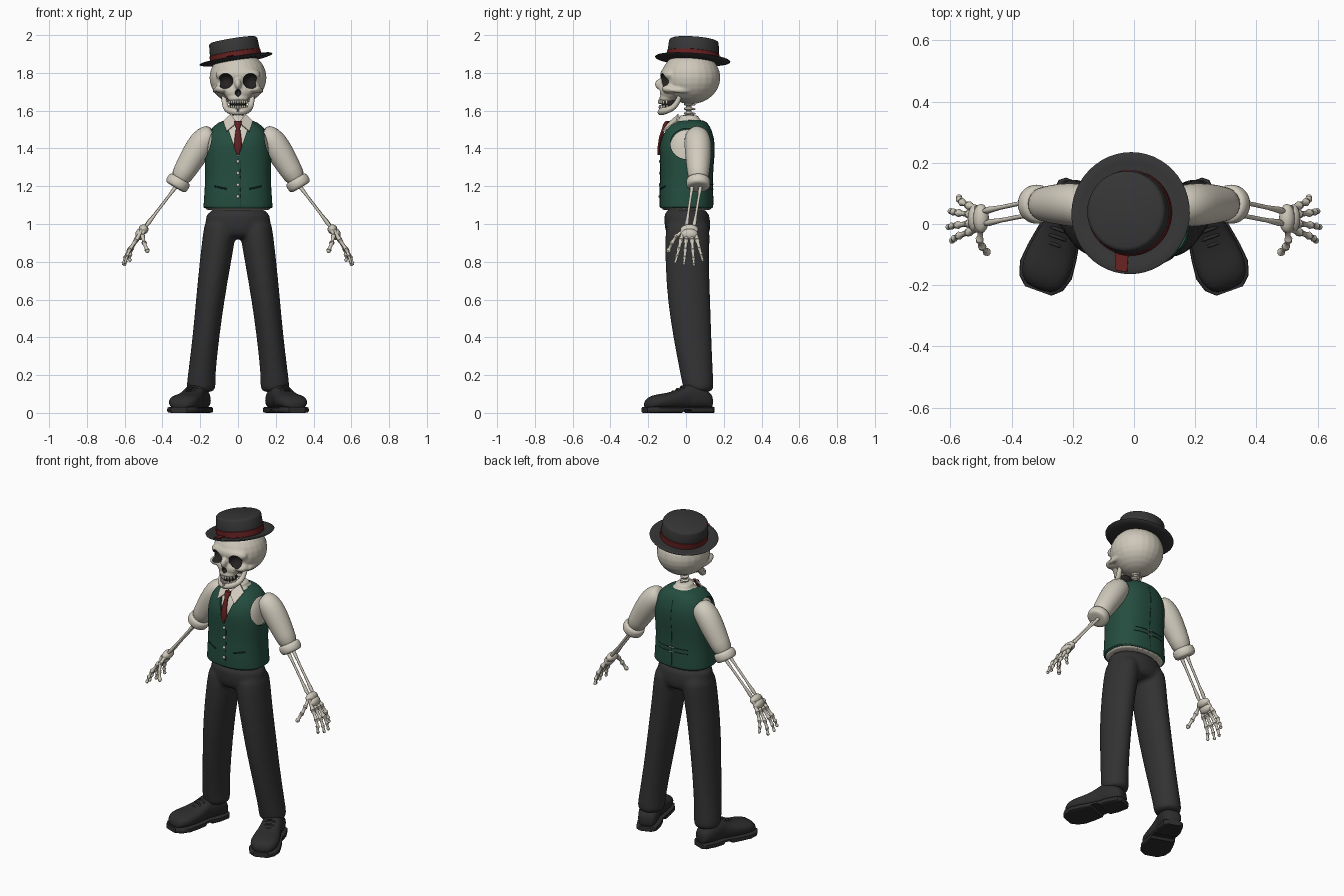
import bpy, bmesh, math
from mathutils import Vector, Matrix
from mathutils.bvhtree import BVHTree

if "Cube" in bpy.data.objects:
    bpy.data.objects.remove(bpy.data.objects["Cube"], do_unlink=True)


def material(name, r, g, b):
    m = bpy.data.materials.new(name)
    m.use_nodes = True
    m.diffuse_color = (r, g, b, 1)
    m.node_tree.nodes["Principled BSDF"].inputs["Base Color"].default_value = (r, g, b, 1)
    return m


BONE = material("bone", .62, .58, .49)
SHIRT = material("shirt white", .64, .6, .51)
GREEN = material("vest green", .018, .075, .05)
DARK_GREEN = material("trim green", .008, .03, .022)
TROUSER = material("trouser charcoal", .032, .032, .033)
HAT = material("hat charcoal", .036, .036, .037)
SHOE = material("shoe black", .026, .026, .027)
RED = material("ribbon red", .13, .014, .014)
SOCKET = material("socket dark", .018, .017, .016)


# Shape helpers: every one adds a closed shell to a bmesh
def skin(bm, rings):
    loops = [[bm.verts.new(p) for p in ring] for ring in rings]
    n = len(loops[0])
    for lo, hi in zip(loops, loops[1:]):
        for i in range(n):
            bm.faces.new((lo[i], lo[(i + 1) % n], hi[(i + 1) % n], hi[i]))
    bm.faces.new(loops[0][::-1])
    bm.faces.new(loops[-1])


def oval(c, a, b, n=24, p=2):
    pts = []
    for i in range(n):
        t = math.tau * i / n
        u, v = math.cos(t), math.sin(t)
        pts.append(Vector(c) + Vector(a) * math.copysign(abs(u) ** (2 / p), u)
                   + Vector(b) * math.copysign(abs(v) ** (2 / p), v))
    return pts


def stack(bm, rows, n=24, p=2):
    skin(bm, [oval((x, y, z), (rx, 0, 0), (0, ry, 0), n, p) for x, y, z, rx, ry in rows])


def tube(bm, pts, n=12):
    cs = [Vector(q[:3]) for q in pts]
    rings = []
    for i, q in enumerate(pts):
        d = cs[min(i + 1, len(cs) - 1)] - cs[max(i - 1, 0)]
        rot = d.to_track_quat('Z', 'Y')
        rings.append(oval(cs[i], rot @ Vector((q[3], 0, 0)), rot @ Vector((0, q[3], 0)), n))
    skin(bm, rings)


def ball(bm, c, r, n=16):
    bmesh.ops.create_uvsphere(bm, u_segments=n, v_segments=n // 2 + 2, radius=1,
                              matrix=Matrix.Translation(c) @ Matrix.Diagonal((*r, 1)))


def plate(bm, pts, offset):
    skin(bm, [[Vector(p) for p in pts], [Vector(p) + Vector(offset) for p in pts]])


def bone(bm, a, b, r):
    a, b = Vector(a), Vector(b)
    shape = ((0, .8), (.08, 1.3), (.3, .85), (.7, .85), (.92, 1.3), (1, .8))
    tube(bm, [(*a.lerp(b, t), r * k) for t, k in shape], 10)


def finish(name, bm, mat, mirror=False, sub=0, voxel=0, cutter=None, angle=40):
    bmesh.ops.recalc_face_normals(bm, faces=bm.faces)
    me = bpy.data.meshes.new(name)
    bm.to_mesh(me)
    bm.free()
    me.materials.append(mat)
    ob = bpy.data.objects.new(name, me)
    bpy.context.scene.collection.objects.link(ob)
    if mirror:
        ob.modifiers.new("mirror", 'MIRROR')
    if sub:
        ob.modifiers.new("subdivide", 'SUBSURF').levels = sub
    if voxel:
        m = ob.modifiers.new("blend", 'REMESH')
        m.mode, m.voxel_size = 'VOXEL', voxel
        m = ob.modifiers.new("relax", 'SMOOTH')
        m.iterations = 5
    if cutter:
        m = ob.modifiers.new("cut", 'BOOLEAN')
        m.operation, m.solver, m.object = 'DIFFERENCE', 'EXACT', cutter
    bpy.context.view_layer.update()
    baked = bpy.data.meshes.new_from_object(ob.evaluated_get(bpy.context.evaluated_depsgraph_get()))
    ob.modifiers.clear()
    ob.data = baked
    if cutter:
        bpy.data.objects.remove(cutter, do_unlink=True)
    bpy.ops.object.select_all(action='DESELECT')
    ob.select_set(True)
    bpy.context.view_layer.objects.active = ob
    bpy.ops.object.shade_smooth_by_angle(angle=math.radians(angle))
    return ob


# Trousers: hips and two legs blended together
bm = bmesh.new()
stack(bm, [(0, 0, 1.1, .168, .122), (0, .008, 1.0, .178, .124), (0, .01, .95, .168, .118), (0, .01, .92, .13, .09)])
for s in (-1, 1):
    stack(bm, [(s * x, y, z, rx, ry) for x, y, z, rx, ry in (
        (.195, .067, .105, .074, .078), (.196, .065, .14, .078, .082), (.193, .057, .2, .073, .087),
        (.17, .033, .4, .071, .102), (.147, .015, .6, .076, .115), (.12, .005, .8, .084, .116),
        (.1, .008, .93, .088, .12), (.09, .01, 1.05, .086, .115))])
finish("trousers", bm, TROUSER, sub=1, voxel=.011)

# Shoes: sections along an outward-turned axis
heel, fwd = Vector((.185, .135, 0)), Vector((.34, -.94, 0)).normalized()
side, up = Vector((-fwd.y, fwd.x, 0)), Vector((0, 0, 1))
SECTIONS = ((0, .035, .09, 0), (.015, .054, .11, 0), (.08, .064, .15, 0), (.13, .06, .155, 0), (.14, .06, .15, .014),
            (.175, .066, .13, .014), (.185, .068, .125, 0), (.24, .078, .106, 0), (.3, .084, .1, 0),
            (.345, .07, .088, 0), (.372, .04, .06, 0))
bm = bmesh.new()
skin(bm, [oval(heel + fwd * v + up * (h / 2 + .01), side * w, up * (h / 2 - .01), 20, 2.5)
          for v, w, h, low in SECTIONS])
for k in range(3):
    v, h = .165 + .025 * k, .142 - .013 * k
    tube(bm, [(*(heel + fwd * v + side * .035 * t + up * (h - .018 * t * t)), .006) for t in (-1, -.5, 0, .5, 1)], 8)
finish("shoe_uppers", bm, SHOE, mirror=True, sub=1)
bm = bmesh.new()
skin(bm, [oval(heel + fwd * (v * 1.02 - .003) + up * (low + .032) / 2, side * (w + .006), up * (.032 - low) / 2, 20, 6)
          for v, w, h, low in SECTIONS])
finish("shoe_soles", bm, SHOE, mirror=True)

# Shirt body and vest share one torso profile; the vest is cut at neck and arms
TORSO = ((.003, 1.08, .184, .142), (.003, 1.086, .184, .142), (.001, 1.16, .179, .142), (.002, 1.25, .173, .138),
         (.005, 1.34, .179, .143), (.006, 1.42, .174, .148), (.01, 1.48, .162, .132), (.016, 1.525, .125, .108),
         (.02, 1.555, .072, .075))
bm = bmesh.new()
stack(bm, [(0, y, z - .008, rx - .012, ry - .012) for y, z, rx, ry in TORSO]
      + [(0, .016, 1.56, .05, .052), (0, .014, 1.578, .048, .05)], 32, 2.4)
finish("shirt_body", bm, SHIRT, sub=2)

bm = bmesh.new()
plate(bm, [(-.085, -.3, 1.6), (.085, -.3, 1.6), (0, -.3, 1.355)], (0, .31, 0))
for s in (-1, 1):
    skin(bm, [oval((s * x, .005, 1.425), (0, .088, 0), (0, 0, .082)) for x in (.125, .3)])
opening = finish("vest_cutter", bm, GREEN)
opening.hide_render = True
bm = bmesh.new()
stack(bm, [(0, y, z, rx, ry) for y, z, rx, ry in TORSO], 32, 2.4)
vest = finish("vest", bm, GREEN, sub=2, cutter=opening)

# Vest trim laid on the cloth by ray casting
bm = bmesh.new()
bm.from_mesh(vest.data)
tree = BVHTree.FromBMesh(bm)
bm.free()


def on_vest(x, z, back=1):
    hit = tree.ray_cast(Vector((x, -back, z)), Vector((0, back, 0)))[0]
    return hit if hit else Vector((x, -.14 * back, z))


bm = bmesh.new()
for s in (-1, 1):
    tube(bm, [(*on_vest(s * (.06 + .013 * i), 1.185 + .003 * i), .0045) for i in range(6)], 8)
tube(bm, [(*on_vest(.012, 1.09 + .05 * i), .002) for i in range(6)], 6)
tube(bm, [(*on_vest(0, 1.1 + .05 * i, -1), .002) for i in range(9)], 6)
for z in (1.185, 1.21):
    tube(bm, [(*on_vest(-.1 + .02 * i, z, -1), .003) for i in range(11)], 6)
finish("vest_pockets_and_seams", bm, DARK_GREEN)
bm = bmesh.new()
for i in range(4):
    ball(bm, on_vest(0, 1.145 + .062 * i), (.009, .006, .009), 12)
c = on_vest(0, 1.197, -1)
for s in (-1, 1):
    bone(bm, c + Vector((-.016, .002, .014 * s)), c + Vector((.016, .002, .014 * s)), .003)
finish("buttons_and_buckle", bm, SHIRT)

# Collar and tie
bm = bmesh.new()
plate(bm, [(.004, -.085, 1.535), (.042, -.035, 1.578), (.078, -.045, 1.54), (.06, -.118, 1.488)], (0, -.008, .004))
finish("collar", bm, SHIRT, mirror=True)
bm = bmesh.new()
stack(bm, [(0, -.096, 1.545, .02, .012), (0, -.106, 1.53, .019, .014), (0, -.118, 1.505, .011, .01),
           (0, -.134, 1.46, .017, .009), (0, -.142, 1.41, .022, .008), (0, -.144, 1.365, .004, .006)], 12)
finish("tie", bm, RED)

# Sleeves with rolled cuffs
bm = bmesh.new()
tube(bm, [(.125, .055, 1.48, .045), (.15, .058, 1.468, .064), (.187, .062, 1.438, .073), (.235, .065, 1.36, .07),
          (.28, .065, 1.285, .06), (.318, .065, 1.22, .054)], 20)
tube(bm, [(.304, .065, 1.243, .05), (.307, .065, 1.238, .062), (.318, .065, 1.218, .066), (.33, .064, 1.197, .062),
          (.333, .064, 1.192, .048)], 20)
finish("sleeves", bm, SHIRT, mirror=True, sub=1)

# Forearm bones and hands
bm = bmesh.new()
bone(bm, (.315, .035, 1.215), (.487, .002, .988), .0085)
bone(bm, (.315, .08, 1.215), (.492, .042, .985), .0085)
finish("forearms", bm, BONE, mirror=True)
bm = bmesh.new()
ball(bm, (.5, .018, .972), (.026, .048, .026))
ball(bm, (.52, .018, .945), (.024, .046, .03))
FINGERS = ((.06, (.572, .088, .808)), (.032, (.6, .042, .785)), (.001, (.607, -.01, .79)), (-.027, (.595, -.055, .8)))
for y, tip in FINGERS:
    wrist, knuckle, tip = Vector((.505, .018 + (y - .018) * .7, .97)), Vector((.541, y, .912)), Vector(tip)
    joints = [wrist, knuckle] + [knuckle.lerp(tip, t) + Vector((.01 * math.sin(t * 3.1), 0, 0)) for t in (.42, .74, 1)]
    for k, (a, b) in enumerate(zip(joints, joints[1:])):
        bone(bm, a, b, .0115 - .0012 * k)
        ball(bm, b, [.013 - .0015 * k] * 3, 10)
thumb = [Vector(p) for p in ((.5, -.015, .965), (.505, -.052, .935), (.497, -.074, .9), (.48, -.093, .858))]
for a, b in zip(thumb, thumb[1:]):
    bone(bm, a, b, .0105)
    ball(bm, b, (.012, .012, .012), 10)
finish("hands", bm, BONE, mirror=True)

# Neck vertebrae
bm = bmesh.new()
tube(bm, [(0, .014, 1.54, .015), (0, .014, 1.67, .015)])
for i in range(4):
    ball(bm, (0, .014, 1.562 + .024 * i), (.027, .025, .01))
    ball(bm, (0, .038, 1.56 + .024 * i), (.007, .013, .006), 8)
finish("neck", bm, BONE)

# Skull: blended volumes with sockets cut out and darkened
HOLES = [((-.068, -.132, 1.757), (.042, .05, .041)), ((.068, -.132, 1.757), (.042, .05, .041)),
         ((0, -.15, 1.694), (.017, .035, .02))]
bm = bmesh.new()
for c, r in HOLES:
    ball(bm, c, r, 32)
holes = finish("socket_cutter", bm, SOCKET)
holes.hide_render = True
bm = bmesh.new()
for c, r in (((0, .025, 1.775), (.151, .157, .14)), ((0, -.085, 1.79), (.12, .052, .045)),
             ((0, -.085, 1.7), (.076, .055, .05)), ((0, -.1, 1.665), (.056, .042, .025)),
             ((0, -.135, 1.74), (.018, .03, .03))):
    ball(bm, c, r, 24)
for s in (-1, 1):
    ball(bm, (s * .085, -.085, 1.715), (.04, .045, .024))
    ball(bm, (s * .122, -.025, 1.708), (.013, .065, .014))
skull = finish("skull", bm, BONE, voxel=.0065, cutter=holes)
skull.data.materials.append(SOCKET)
for f in skull.data.polygons:
    if any(sum(((f.center[i] - c[i]) / r[i]) ** 2 for i in range(3)) < 1.02 for c, r in HOLES):
        f.material_index = 1

# Jaw, teeth and dark mouth
bm = bmesh.new()
tube(bm, [(.078, -.025, 1.7, .01), (.074, -.04, 1.655, .015), (.066, -.062, 1.617, .017), (.05, -.105, 1.6, .018),
          (.025, -.128, 1.596, .021), (-.002, -.13, 1.595, .022)])
finish("jaw", bm, BONE, mirror=True, sub=1)
bm = bmesh.new()
for i in range(-4, 5):
    x = .0115 * i
    for y, z in ((-.141, 1.647), (-.138, 1.618)):
        ball(bm, (x, y + 18 * x * x, z), (.0062, .007, .0125), 10)
finish("teeth", bm, BONE)
bm = bmesh.new()
ball(bm, (0, -.085, 1.637), (.046, .046, .03))
finish("mouth_interior", bm, SOCKET)

# Hat with band and ribbon tail, tipped sideways and back
TILT = (Matrix.Translation((-.01, .035, 1.866)) @ Matrix.Rotation(math.radians(-9), 4, 'Y')
        @ Matrix.Rotation(math.radians(-4), 4, 'X'))


def turned(name, profile, mat):
    bm = bmesh.new()
    stack(bm, [(0, 0, z, r, r * 1.02) for r, z in profile], 48)
    bm.transform(TILT)
    finish(name, bm, mat, angle=50)


turned("hat", [(.12, -.006), (.165, -.004), (.192, .002), (.196, .007), (.19, .011), (.165, .005), (.134, .004),
               (.133, .05), (.129, .1), (.125, .107), (.116, .111)], HAT)
turned("hat_band", [(.134, .006), (.137, .008), (.1365, .04), (.133, .042)], RED)
bm = bmesh.new()
plate(bm, [(-.05, -.128, .01), (-.005, -.132, .01), (-.008, -.193, .014), (-.045, -.189, .014)], (0, 0, .004))
bm.transform(TILT)
finish("ribbon_tail", bm, RED)
